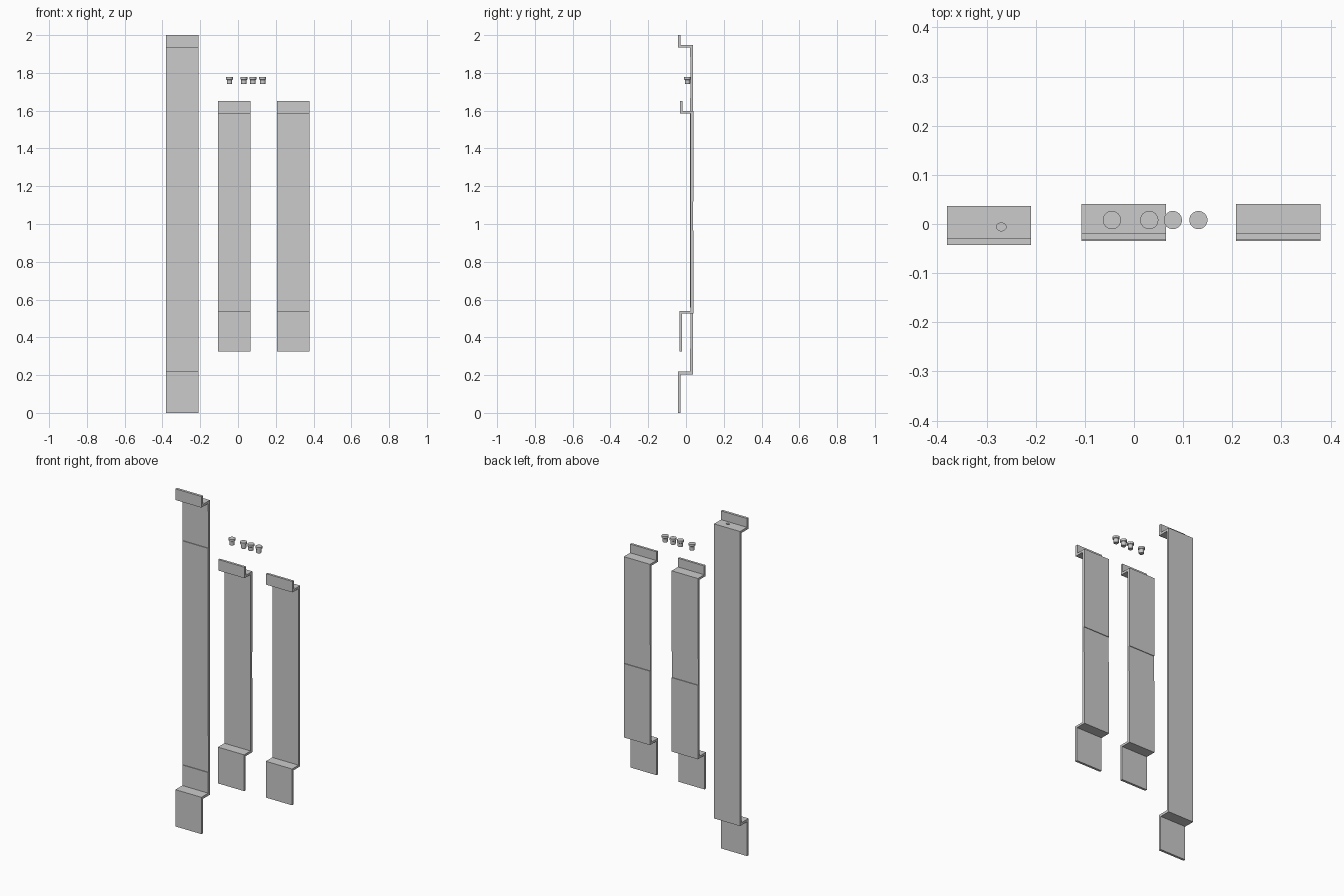
import bpy, bmesh, math

if "Cube" in bpy.data.objects:
    bpy.data.objects.remove(bpy.data.objects["Cube"])


def extrude_profile(name, profile, x0, x1):
    """Sheet-metal strap: a closed (y, z) profile extruded along x."""
    bm = bmesh.new()
    face = bm.faces.new([bm.verts.new((x0, y, z)) for y, z in profile])
    out = bmesh.ops.extrude_face_region(bm, geom=[face])
    moved = [g for g in out["geom"] if isinstance(g, bmesh.types.BMVert)]
    bmesh.ops.translate(bm, verts=moved, vec=(x1 - x0, 0, 0))
    bmesh.ops.recalc_face_normals(bm, faces=bm.faces)
    return finish(name, bm)


def finish(name, bm):
    mesh = bpy.data.meshes.new(name)
    bm.to_mesh(mesh)
    bm.free()
    obj = bpy.data.objects.new(name, mesh)
    bpy.context.collection.objects.link(obj)
    return obj


def rivet(name, x, y):
    """Flat-headed rivet, lathed from a short (radius, z) profile."""
    bm = bmesh.new()
    pts = [(0, 1.74), (0.0125, 1.74), (0.0145, 1.743), (0.0145, 1.763),
           (0.0185, 1.766), (0.0185, 1.778), (0, 1.778)]
    vs = [bm.verts.new((x + r, y, z)) for r, z in pts]
    es = [bm.edges.new(p) for p in zip(vs, vs[1:])]
    bmesh.ops.spin(bm, geom=vs + es, cent=(x, y, 0), axis=(0, 0, 1),
                   angle=math.tau, steps=32, use_merge=False)
    bmesh.ops.remove_doubles(bm, verts=bm.verts, dist=1e-5)
    bmesh.ops.recalc_face_normals(bm, faces=bm.faces)
    for f in bm.faces:
        f.smooth = True
    for e in bm.edges:
        e.smooth = e.calc_face_angle(0) < math.radians(30)
    return finish(name, bm)


# Long strap: bottom tab, ledge, web with shallow front steps, top ledge and tab
long_profile = [
    (-0.043, 0), (-0.043, 0.218), (0.021, 0.218), (0.021, 0.34),
    (0.025, 0.34), (0.025, 0.557), (0.021, 0.557), (0.021, 1.668),
    (0.025, 1.668), (0.025, 1.885), (0.021, 1.885), (0.021, 1.934),
    (-0.043, 1.934), (-0.043, 2.0), (-0.028, 2.0), (-0.028, 1.948),
    (0.037, 1.948), (0.037, 0.203), (-0.029, 0.203), (-0.029, 0)]
long_strap = extrude_profile("long_strap", long_profile, -0.38, -0.21)

# Oval hole through the upper ledge
bpy.ops.mesh.primitive_cylinder_add(vertices=24, radius=0.01, depth=0.06,
                                    location=(-0.27, -0.006, 1.94))
cutter = bpy.context.object
cutter.name = "hole_cutter"
cutter.scale.y = 0.8
cutter.hide_render = True
mod = long_strap.modifiers.new("hole", "BOOLEAN")
mod.object = cutter
mod.operation = "DIFFERENCE"
bpy.context.view_layer.objects.active = long_strap
bpy.ops.object.modifier_apply(modifier=mod.name)
bpy.data.objects.remove(cutter)

# Two short straps with a shallow recess across the back
short_profile = [
    (-0.035, 0.325), (-0.035, 0.54), (0.025, 0.54), (0.025, 1.585),
    (-0.032, 1.585), (-0.032, 1.65), (-0.018, 1.65), (-0.018, 1.598),
    (0.041, 1.598), (0.041, 1.12), (0.037, 1.12), (0.037, 0.965),
    (0.041, 0.965), (0.041, 0.527), (-0.021, 0.527), (-0.021, 0.325)]
for name, x0 in (("middle_strap", -0.107), ("right_strap", 0.207)):
    extrude_profile(name, short_profile, x0, x0 + 0.172)

# Loose rivets
for i, x in enumerate((-0.045, 0.031, 0.079, 0.131)):
    rivet(f"rivet_{i + 1}", x, 0.008)
